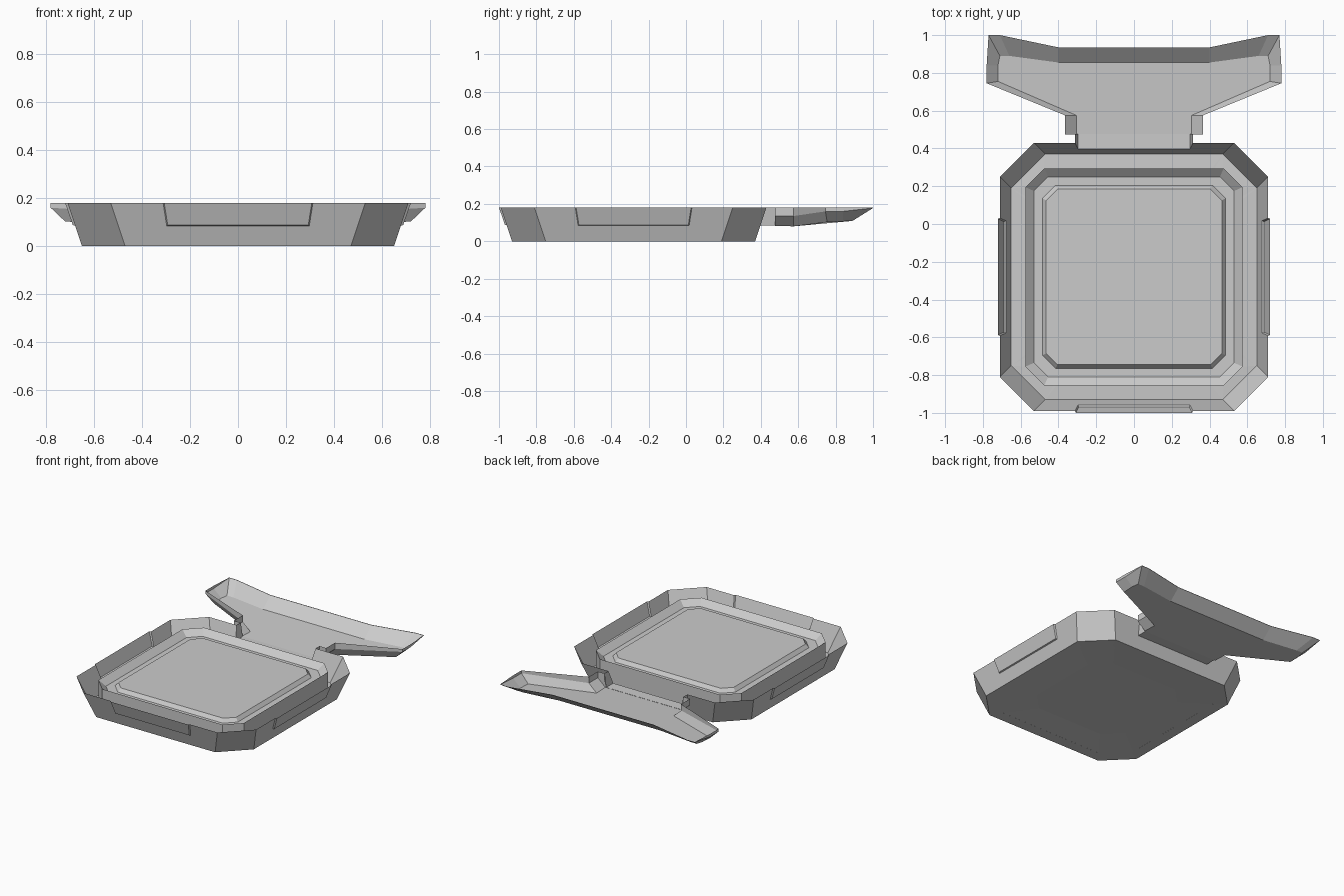
import bpy, bmesh, math
from mathutils import Matrix

if "Cube" in bpy.data.objects:
    bpy.data.objects.remove(bpy.data.objects["Cube"])

CY = -0.28   # centre of the square tray in y
TOP = 0.18


def finish(name, bm, smooth=False):
    bmesh.ops.recalc_face_normals(bm, faces=bm.faces)
    me = bpy.data.meshes.new(name)
    bm.to_mesh(me)
    bm.free()
    ob = bpy.data.objects.new(name, me)
    bpy.context.collection.objects.link(ob)
    return ob


def skin(bm, loops, closed=True):
    """Join a stack of equal-length point loops with quads."""
    rows = [[bm.verts.new(p) for p in loop] for loop in loops]
    n = len(rows[0])
    for a, b in zip(rows, rows[1:]):
        for i in range(n if closed else n - 1):
            j = (i + 1) % n
            bm.faces.new((a[i], a[j], b[j], b[i]))
    return rows


def octagon(h, c, z):
    """Square of half width h with corners cut by c."""
    k = h - c
    pts = [(k, -h), (h, -k), (h, k), (k, h), (-k, h), (-h, k), (-h, -k), (-k, -h)]
    return [(x, y + CY, z) for x, y in pts]


def turned(bm, deg):
    """Spin a part built on the front side about the tray centre."""
    bm.transform(Matrix.Translation((0, CY, 0)) @
                 Matrix.Rotation(math.radians(deg), 4, 'Z'))


# Opening shared by all four walls: (half width, distance out, height)
notch = [(-0.312, 0.71, TOP), (-0.297, 0.678, 0.085),
         (0.297, 0.678, 0.085), (0.312, 0.71, TOP)]

for side, deg in (("front", 0), ("right", 90), ("back", 180), ("left", -90)):
    # Thin flared wall with its opening, plus one corner face
    bm = bmesh.new()
    outline = [(-0.53, 0.71, TOP)] + notch + [
        (0.53, 0.71, TOP), (0.47, 0.65, 0), (-0.47, 0.65, 0)]
    v = [bm.verts.new((x, -d, z)) for x, d, z in outline]
    bm.faces.new(v)
    c = [bm.verts.new(p) for p in ((0.71, -0.53, TOP), (0.65, -0.47, 0))]
    bm.faces.new((v[5], c[0], c[1], v[6]))
    turned(bm, deg)
    finish(side + "_wall", bm)

    # Opening filled by a raised panel, or by the neck channel at the back
    bm = bmesh.new()
    inner = [(x, -d, z) for x, d, z in notch]
    if side == "back":
        skin(bm, [inner, [(x, -0.757, z) for x, d, z in notch]], closed=False)
    else:
        outer = [(x * 0.985, -d - 0.01, z + (0.003 if z < 0.1 else 0)) for x, d, z in notch]
        rows = skin(bm, [inner, outer], closed=False)
        bm.faces.new(rows[1])
    turned(bm, deg)
    finish("neck" if side == "back" else side + "_panel", bm)

# Underside with a shallow dish, tray floor, raised frame and centre plate
bm = bmesh.new()
rows = skin(bm, [octagon(*s) for s in (
    (0.385, 0.12, 0.012), (0.65, 0.18, 0.0), (0.575, 0.10, 0.003),
    (0.575, 0.10, 0.17), (0.53, 0.075, 0.13), (0.485, 0.07, 0.13),
    (0.465, 0.06, 0.155))])
bm.faces.new(rows[0])
bm.faces.new(rows[-1])
finish("base_and_plate", bm)

# Rear bracket: thin flared dish with a rising back lip, open towards the neck
rim = [(0.31, 0.475, TOP), (0.365, 0.475, TOP), (0.365, 0.575, TOP), (0.78, 0.745, TOP),
       (0.78, 0.84, TOP), (0.77, 1.0, TOP), (0.71, 1.0, TOP), (0.40, 0.935, TOP)]
mid_z = [0.135, 0.135, 0.135, 0.16, 0.16, 0.178, 0.178, 0.178]
under = [(0.297, 0.475, 0.083), (0.305, 0.475, 0.083), (0.305, 0.575, 0.08),
         (0.72, 0.755, 0.103), (0.72, 0.84, 0.107), (0.71, 0.89, 0.109),
         (0.66, 0.89, 0.109), (0.40, 0.855, 0.107)]
half = [rim, [(p[0], p[1], z) for p, z in zip(rim, mid_z)], under]
bm = bmesh.new()
rows = skin(bm, [h + [(-x, y, z) for x, y, z in reversed(h)] for h in half], closed=False)
bm.faces.new(rows[-1])
finish("rear_bracket", bm)
